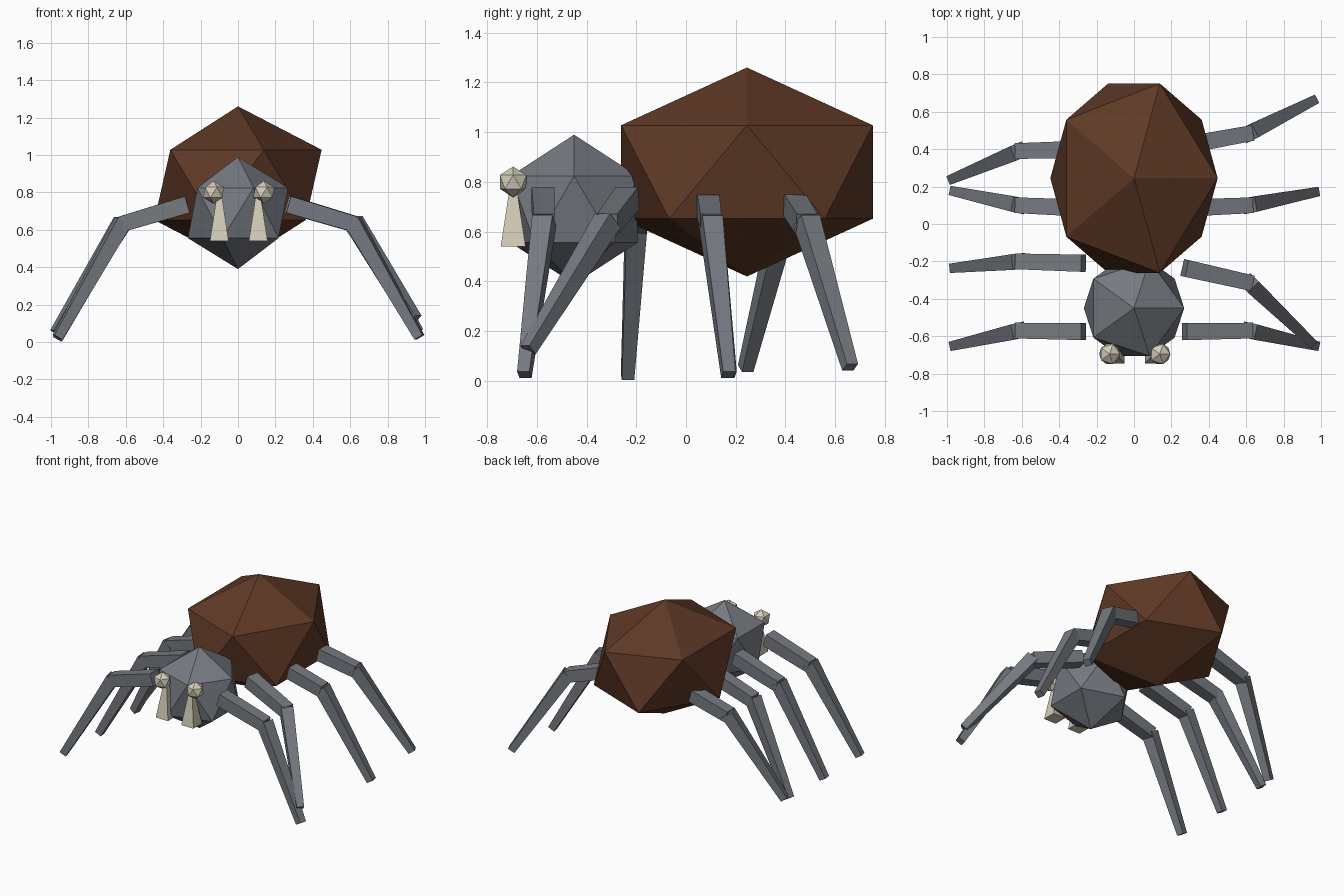
import bpy
import bmesh
from mathutils import Vector

cube = bpy.data.objects.get("Cube")
if cube:
    bpy.data.objects.remove(cube, do_unlink=True)


def make_material(name, color):
    mat = bpy.data.materials.new(name)
    mat.use_nodes = True
    mat.diffuse_color = (*color, 1)
    mat.node_tree.nodes["Principled BSDF"].inputs["Base Color"].default_value = (*color, 1)
    return mat


brown = make_material("brown", (0.115, 0.041, 0.019))
grey = make_material("slate grey", (0.18, 0.195, 0.22))
bone = make_material("bone", (0.66, 0.61, 0.48))


def finish(name, bm, mat):
    """Turn a bmesh into a flat-shaded object with one material."""
    bmesh.ops.recalc_face_normals(bm, faces=bm.faces)
    mesh = bpy.data.meshes.new(name)
    bm.to_mesh(mesh)
    bm.free()
    mesh.materials.append(mat)
    obj = bpy.data.objects.new(name, mesh)
    bpy.context.collection.objects.link(obj)
    return obj


def ball(name, center, radii, mat):
    """Twenty-sided ball stretched along the axes."""
    bm = bmesh.new()
    bmesh.ops.create_icosphere(bm, subdivisions=1, radius=1)
    bmesh.ops.scale(bm, vec=radii, verts=bm.verts)
    bmesh.ops.translate(bm, vec=center, verts=bm.verts)
    return finish(name, bm, mat)


def bar(name, start, end, half_start, half_end, mat, up=(0, 0, 1)):
    """Tapered square bar between two points."""
    start, end = Vector(start), Vector(end)
    along = (end - start).normalized()
    side = along.cross(Vector(up)).normalized()
    top = side.cross(along)
    bm = bmesh.new()
    rings = []
    for point, half in ((start, half_start), (end, half_end)):
        rings.append([bm.verts.new(point + (side * a + top * b) * half)
                      for a, b in ((-1, -1), (1, -1), (1, 1), (-1, 1))])
    for ring in rings:
        bm.faces.new(ring)
    for i in range(4):
        j = (i + 1) % 4
        bm.faces.new((rings[0][i], rings[0][j], rings[1][j], rings[1][i]))
    return finish(name, bm, mat)


# Body
ball("abdomen", (0, 0.245, 0.84), (0.5, 0.595, 0.42), brown)
ball("head", (0, -0.45, 0.69), (0.3, 0.3, 0.3), grey)

# Eyes and fangs
for side, eye_x, fang_x in (("right", -0.13, -0.1), ("left", 0.138, 0.108)):
    ball(side + "_eye", (eye_x, -0.695, 0.8), (0.063, 0.063, 0.062), bone)
    bar(side + "_fang", (fang_x, -0.695, 0.54), (fang_x, -0.695, 0.79),
        0.05, 0.012, bone, up=(0, 1, 0))

# Legs: hip y, knee y, foot y, foot height, foot reach
legs = {
    "right": {
        "front": (-0.575, -0.57, -0.65, 0.025, 0.965),
        "second": (-0.21, -0.2, -0.235, 0.015, 0.965),
        "third": (0.085, 0.1, 0.175, 0.025, 0.965),
        "rear": (0.4, 0.39, 0.24, 0.05, 0.975),
    },
    "left": {
        "front": (-0.575, -0.57, -0.65, 0.025, 0.97),
        "second": (-0.235, -0.315, -0.635, 0.125, 0.95),
        "third": (0.085, 0.1, 0.17, 0.025, 0.97),
        "rear": (0.42, 0.485, 0.66, 0.055, 0.96),
    },
}
for side, sign in (("right", -1), ("left", 1)):
    for pair, (hip_y, knee_y, foot_y, foot_z, reach) in legs[side].items():
        name = side + "_" + pair + "_leg_"
        bar(name + "upper", (sign * 0.27, hip_y, 0.735), (sign * 0.625, knee_y, 0.63),
            0.046, 0.042, grey)
        bar(name + "lower", (sign * 0.615, knee_y, 0.645), (sign * reach, foot_y, foot_z),
            0.042, 0.025, grey)
